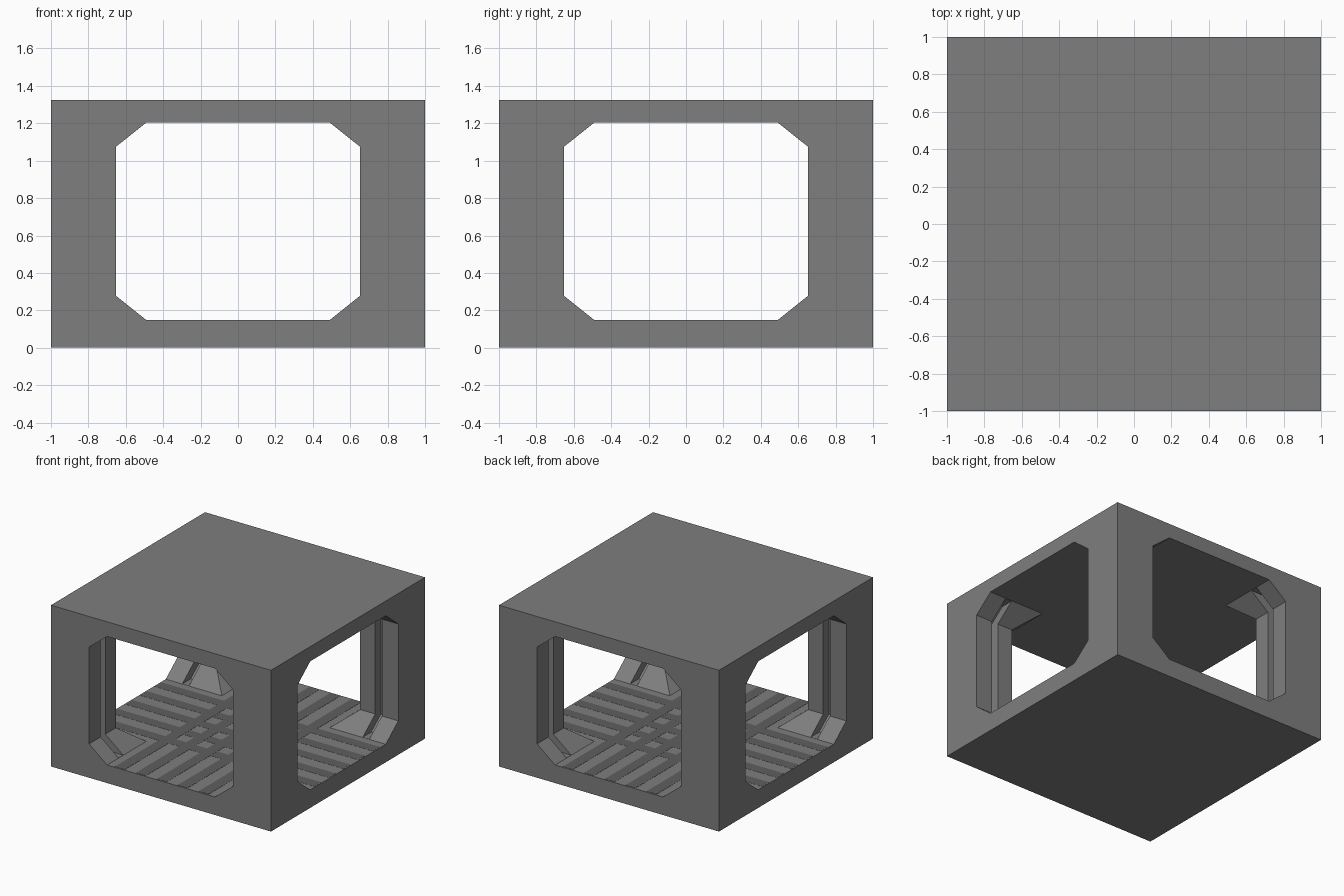
import bpy, bmesh
from mathutils import Matrix
from math import pi

if "Cube" in bpy.data.objects:
    bpy.data.objects.remove(bpy.data.objects["Cube"])

H, FLOOR, CEIL = 1.325, 0.148, 1.204


def grey(name, v):
    mat = bpy.data.materials.new(name)
    mat.diffuse_color = (v, v, v, 1)
    mat.use_nodes = True
    mat.node_tree.nodes["Principled BSDF"].inputs["Base Color"].default_value = mat.diffuse_color
    return mat


def obj_from_bm(name, bm):
    bmesh.ops.recalc_face_normals(bm, faces=bm.faces)
    me = bpy.data.meshes.new(name)
    bm.to_mesh(me)
    bm.free()
    ob = bpy.data.objects.new(name, me)
    bpy.context.collection.objects.link(ob)
    return ob


def add_box(bm, x0, x1, y0, y1, z0, z1):
    m = Matrix.Translation(((x0 + x1) / 2, (y0 + y1) / 2, (z0 + z1) / 2))
    m = m @ Matrix.Diagonal((x1 - x0, y1 - y0, z1 - z0, 1))
    bmesh.ops.create_cube(bm, size=1, matrix=m)


def octagon_prism(name, half, flat, rise, inset, y0, y1, angle):
    """Chamfered opening profile extruded along y, then turned about z."""
    z0, z1 = FLOOR + inset, CEIL - inset
    right = [(flat, z0), (half, FLOOR + rise), (half, CEIL - rise), (flat, z1)]
    profile = right + [(-x, z) for x, z in reversed(right)]
    bm = bmesh.new()
    face = bm.faces.new([bm.verts.new((x, y0, z)) for x, z in profile])
    ext = bmesh.ops.extrude_face_region(bm, geom=[face])
    verts = [v for v in ext["geom"] if isinstance(v, bmesh.types.BMVert)]
    bmesh.ops.translate(bm, verts=verts, vec=(0, y1 - y0, 0))
    bmesh.ops.rotate(bm, verts=bm.verts, cent=(0, 0, 0),
                     matrix=Matrix.Rotation(angle, 3, 'Z'))
    ob = obj_from_bm(name, bm)
    ob.hide_render = True
    return ob


# Outer block
bm = bmesh.new()
add_box(bm, -1, 1, -1, 1, 0, H)
frame = obj_from_bm("open_frame_block", bm)
frame.data.materials.append(grey("mid_grey", 0.21))

# Two crossing tunnels, then a slot in the jambs of each opening
cutters = []
for a in (0, pi / 2):
    cutters.append(octagon_prism("tunnel_cutter", 0.653, 0.49, 0.13, 0,
                                 -1.2, 1.2, a))
for k in range(4):
    cutters.append(octagon_prism("slot_cutter", 0.725, 0.60, 0.10, 0.001,
                                 -0.85, -0.79, k * pi / 2))
bpy.context.view_layer.objects.active = frame
frame.select_set(True)
for c in cutters:
    mod = frame.modifiers.new("cut", 'BOOLEAN')
    mod.operation = 'DIFFERENCE'
    mod.solver = 'EXACT'
    mod.object = c
    bpy.ops.object.modifier_apply(modifier=mod.name)
for c in cutters:
    bpy.data.objects.remove(c, do_unlink=True)

# Crossing darker strips lying flush on the floor
bm = bmesh.new()
for i in range(-2, 3):
    p = i * 0.19
    add_box(bm, -0.99, 0.99, p - 0.045, p + 0.045, FLOOR - 0.002, FLOOR + 0.001)
    add_box(bm, p - 0.045, p + 0.045, -0.99, 0.99, FLOOR - 0.002, FLOOR + 0.0014)
strips = obj_from_bm("floor_strips", bm)
strips.data.materials.append(grey("dark_grey", 0.115))
